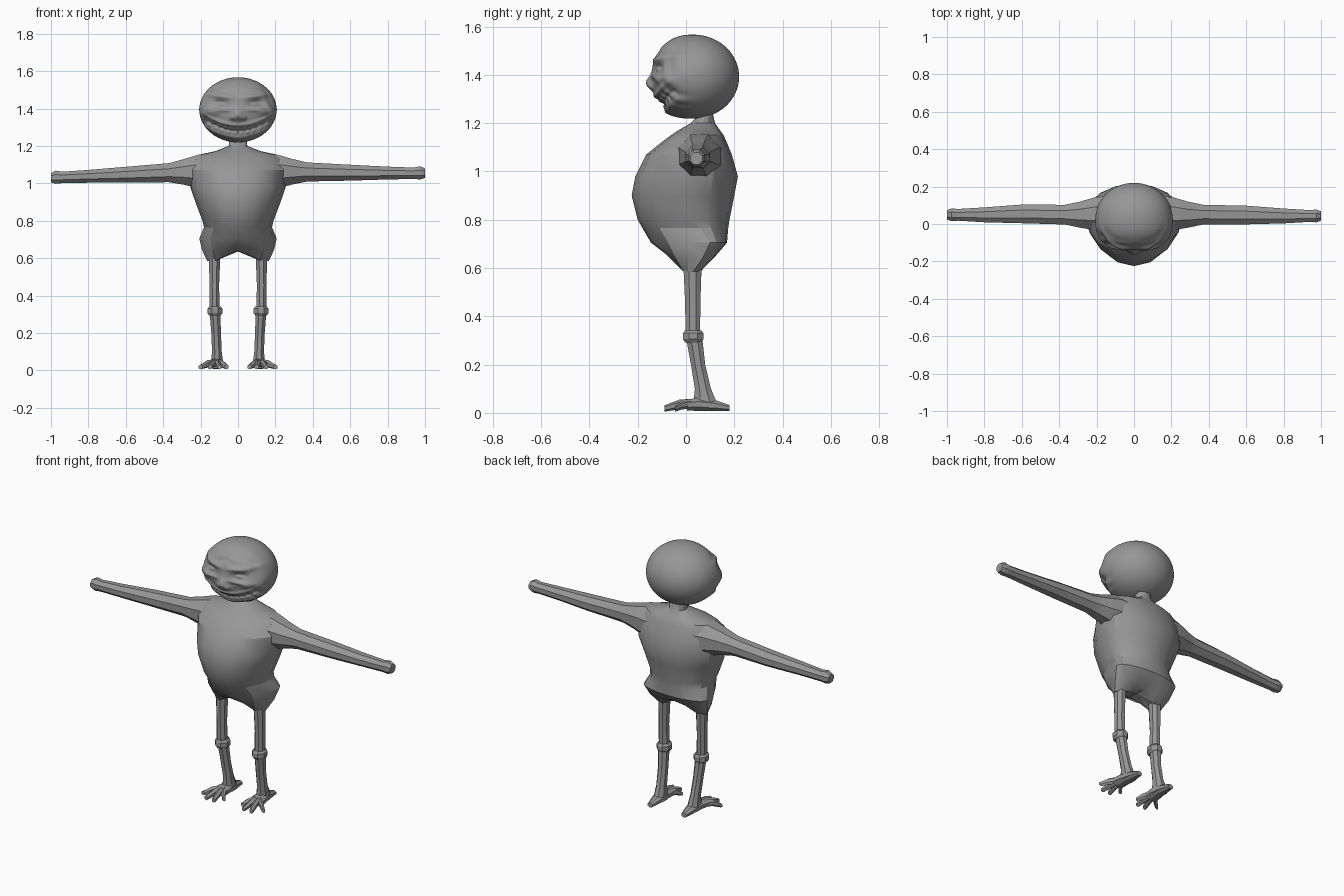
import bpy, bmesh, math
from math import cos, sin, pi, exp

skin = bpy.data.materials.new("grey_skin")
skin.diffuse_color = (0.31, 0.31, 0.31, 1)


def finish(name, bm, angle):
    bmesh.ops.recalc_face_normals(bm, faces=bm.faces)
    me = bpy.data.meshes.new(name)
    bm.to_mesh(me)
    bm.free()
    me.materials.append(skin)
    ob = bpy.data.objects.new(name, me)
    bpy.context.collection.objects.link(ob)
    bpy.ops.object.select_all(action='DESELECT')
    ob.select_set(True)
    bpy.context.view_layer.objects.active = ob
    bpy.ops.object.shade_smooth_by_angle(angle=math.radians(angle))
    return ob


def loft(name, rings, angle=30, raise_cap=0):
    """Skin a list of point rings and cap both ends."""
    bm = bmesh.new()
    vs = [[bm.verts.new(p) for p in r] for r in rings]
    n = len(rings[0])
    for a, b in zip(vs, vs[1:]):
        for i in range(n):
            j = (i + 1) % n
            bm.faces.new((a[i], a[j], b[j], b[i]))
    for r, up in ((vs[0], 0), (vs[-1], raise_cap)):
        c = bm.verts.new(sum((v.co for v in r), r[0].co * 0) / n)
        c.co.z += up
        for i in range(n):
            bm.faces.new((r[i], r[(i + 1) % n], c))
    return finish(name, bm, angle)


def limb(name, axis, sections, n=8, angle=30):
    """Sections are (position on axis, centre a, centre b, radius a, radius b)."""
    rings = []
    for p, a, b, ra, rb in sections:
        ring = []
        for i in range(n):
            t = 2 * pi * (i + 0.5) / n
            u, v = a + ra * cos(t), b + rb * sin(t)
            ring.append({'x': (p, u, v), 'y': (u, p, v), 'z': (u, v, p)}[axis])
        rings.append(ring)
    return loft(name, rings, angle)


# Torso and neck: z, front y, back y, half width, y of widest point
TORSO = [(1.245, 0.06, 0.11, 0.045, 0.085), (1.20, 0.02, 0.12, 0.05, 0.07),
         (1.172, -0.03, 0.14, 0.12, 0.06), (1.152, -0.06, 0.155, 0.215, 0.055),
         (1.13, -0.09, 0.165, 0.24, 0.05), (1.07, -0.165, 0.19, 0.262, 0.05),
         (0.98, -0.21, 0.215, 0.255, 0.05),
         (0.90, -0.225, 0.20, 0.228, 0.04), (0.80, -0.20, 0.18, 0.19, 0.03),
         (0.765, -0.18, 0.175, 0.182, 0.06), (0.705, -0.145, 0.17, 0.207, 0.10),
         (0.65, -0.09, 0.13, 0.192, 0.07), (0.605, -0.03, 0.075, 0.165, 0.03)]
rings = []
for z, yf, yb, w, yw in TORSO:
    ring = []
    for i in range(16):
        t = 2 * pi * i / 16
        s = sin(t)
        x = w * cos(t)
        y = yw + s * ((yb - yw) if s > 0 else (yw - yf))
        # arched crotch on the lowest rings
        arch = min(1, max(0, 0.68 - z) / 0.075) * (0.033 - 0.053 * min(1, abs(x) / 0.12) ** 1.5)
        ring.append((x, y, z + arch))
    rings.append(ring)
loft("torso", rings, 26, raise_cap=0.035)

# Arms: distance, y, z, y radius, z radius; the two sides hang slightly differently
ARM = [(0.12, 0.06, 1.06, 0.10, 0.10), (0.21, 0.055, 1.063, 0.095, 0.098),
       (0.29, 0.05, 1.062, 0.075, 0.074), (0.37, 0.05, 1.06, 0.057, 0.055),
       (0.60, 0.05, 1.055, 0.054, 0.046), (0.80, 0.045, 1.052, 0.043, 0.037),
       (0.94, 0.045, 1.05, 0.034, 0.033), (0.975, 0.045, 1.052, 0.037, 0.038),
       (1.0, 0.045, 1.05, 0.027, 0.027)]
for side, name, drop in ((1, "right_arm", -0.004), (-1, "left_arm", 0.02)):
    limb(name, 'x', [(side * d, y + (0.004 if side < 0 else -0.002) * (d > 0.5),
                      z - drop * max(0, d - 0.25) / 0.75, ry, rz)
                     for d, y, z, ry, rz in ARM])

# Legs, knees and feet
for s, side in ((1, "right"), (-1, "left")):
    limb(side + "_thigh", 'z', [(0.66, s * 0.125, 0.03, 0.04, 0.045),
                                (0.59, s * 0.125, 0.027, 0.032, 0.040),
                                (0.45, s * 0.127, 0.028, 0.028, 0.034),
                                (0.32, s * 0.125, 0.028, 0.03, 0.033)])
    limb(side + "_knee", 'z', [(0.342, s * 0.123, 0.03, 0.032, 0.037),
                               (0.33, s * 0.123, 0.03, 0.043, 0.046),
                               (0.306, s * 0.123, 0.03, 0.043, 0.046),
                               (0.292, s * 0.123, 0.03, 0.032, 0.037)])
    limb(side + "_shin", 'z', [(0.31, s * 0.123, 0.034, 0.031, 0.036),
                               (0.20, s * 0.117, 0.05, 0.028, 0.032),
                               (0.10, s * 0.113, 0.07, 0.028, 0.036),
                               (0.05, s * 0.112, 0.078, 0.034, 0.05),
                               (0.02, s * 0.112, 0.085, 0.036, 0.06)])
    limb(side + "_heel", 'y', [(0.18, s * 0.112, 0.020, 0.018, 0.014),
                               (0.12, s * 0.112, 0.030, 0.032, 0.025),
                               (0.05, s * 0.115, 0.036, 0.042, 0.030),
                               (0.005, s * 0.12, 0.032, 0.046, 0.024)])
    for k, (tx, ty) in enumerate(((0.062, -0.045), (0.1, -0.09), (0.15, -0.09), (0.2, -0.045))):
        mx = 0.118 + (tx - 0.118) * 0.55
        limb(f"{side}_toe_{k + 1}", 'y', [(0.05, s * 0.116, 0.038, 0.020, 0.022),
                                          (ty * 0.3, s * mx, 0.035, 0.017, 0.020),
                                          (ty, s * tx, 0.018, 0.013, 0.013)], n=6)


# Head: smooth ball with a sculpted, grinning face
def bump(d, r):
    return exp(-(d / r) ** 2)


def face_relief(x, z):
    ax = abs(x)
    m = z - (1.278 + 1.9 * x * x)                       # height above the grin line
    inside = 1 / (1 + exp((ax - 0.172) / 0.008))
    h = 0.017 * bump(z - 1.456 - 0.12 * ax, 0.015) * bump(ax - 0.09, 0.07)      # brows
    h -= 0.022 * bump(ax - 0.095, 0.040) * bump(z - 1.425 - 0.1 * (ax - 0.09), 0.018)
    h += 0.018 * bump(ax - 0.095, 0.024) * bump(z - 1.423, 0.009)               # eyes
    h += 0.010 * bump(ax - 0.09, 0.05) * bump(z - 1.392, 0.010)                 # eye bags
    h += 0.026 * bump(ax, 0.026) * bump(z - 1.365, 0.030)                       # nose
    h += 0.012 * bump(ax - 0.03, 0.014) * bump(z - 1.352, 0.014)                # nostrils
    h += 0.014 * bump(ax - 0.135, 0.035) * bump(z - 1.38, 0.02)                 # cheeks
    h += inside * (0.010 * bump(m - 0.032, 0.010) + 0.012 * bump(m + 0.030, 0.011))  # lips
    h -= inside * 0.022 * bump(m, 0.019)                                        # mouth
    h += inside * bump(m - 0.009, 0.009) * 0.013 * abs(cos(x * 90)) ** 0.5      # upper teeth
    h += inside * bump(m + 0.011, 0.008) * 0.012 * abs(sin(x * 90)) ** 0.5      # lower teeth
    h += 0.012 * bump(ax, 0.05) * bump(z - 1.235, 0.018)                        # chin
    h += 0.002 * sin(z * 150 + ax * 40) * bump(z - 1.5, 0.03)                   # forehead creases
    h += 0.008 * bump(ax - 0.19, 0.04) * bump(z - 1.39, 0.035)                  # temples
    h += 0.004 * sin(ax * 110 + z * 60) * bump(ax - 0.17, 0.04)                 # wrinkled sides
    return h


bm = bmesh.new()
bmesh.ops.create_uvsphere(bm, u_segments=192, v_segments=110, radius=1)
for v in bm.verts:
    nx, ny, nz = v.co
    x, z = 0.206 * nx, 1.393 + 0.174 * nz
    if ny >= 0:
        y = 0.03 + 0.19 * ny
    else:
        y = 0.03 - 0.172 * (-ny) ** 0.83
    front = min(1, max(0, (-ny + 0.1) / 0.45))
    h = face_relief(x, z) * front
    v.co = (x + h * nx * 0.8, y - h * max(0.3, -ny), z + h * nz * 0.3)
finish("head", bm, 60)
